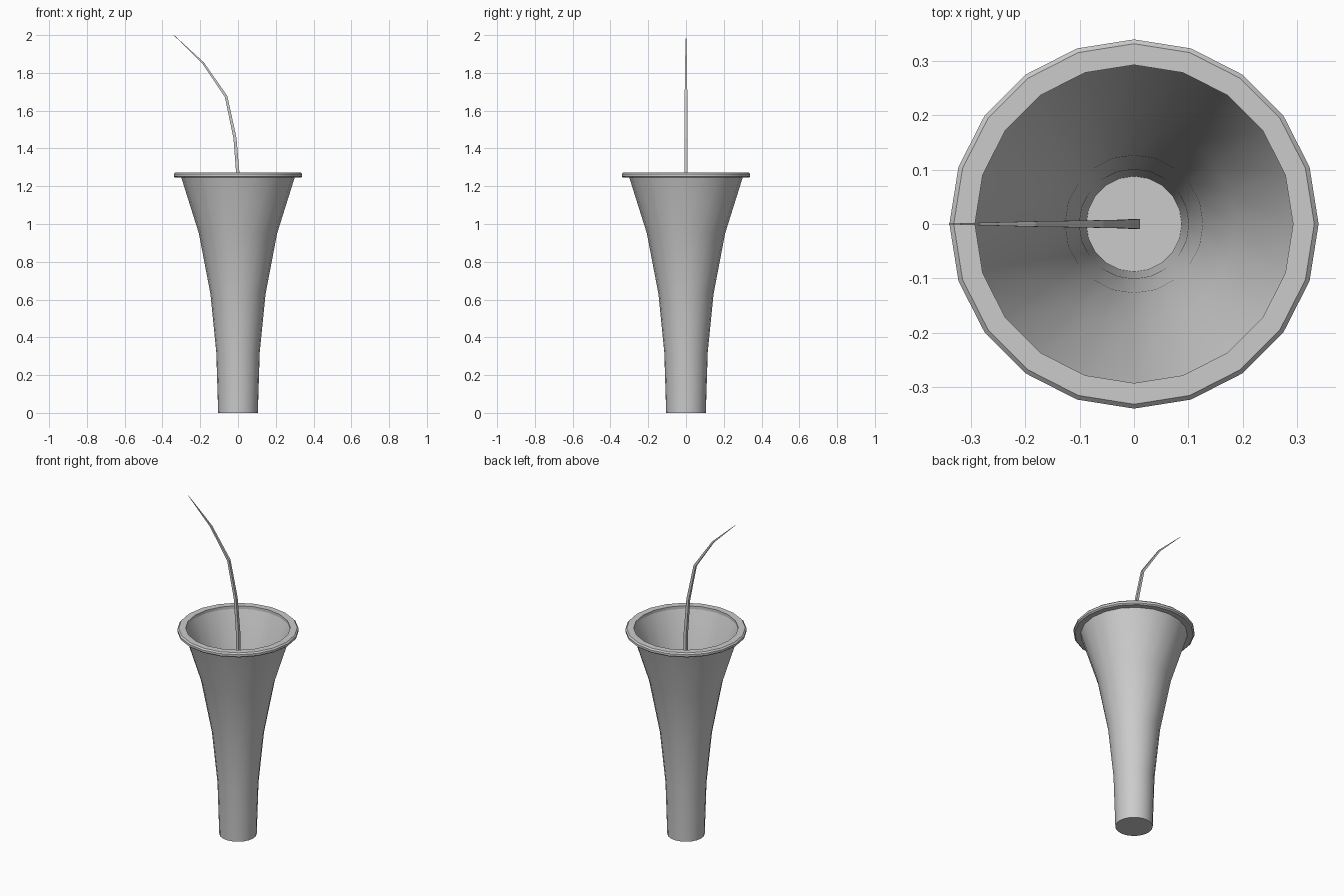
import bpy, bmesh, math

if "Cube" in bpy.data.objects:
    bpy.data.objects.remove(bpy.data.objects["Cube"])

SIDES = 20


def make_object(name, bm, smooth):
    bmesh.ops.recalc_face_normals(bm, faces=bm.faces[:])
    mesh = bpy.data.meshes.new(name)
    bm.to_mesh(mesh)
    bm.free()
    ob = bpy.data.objects.new(name, mesh)
    bpy.context.collection.objects.link(ob)
    if smooth:
        bpy.context.view_layer.objects.active = ob
        ob.select_set(True)
        bpy.ops.object.shade_smooth_by_angle(angle=math.radians(35))
        ob.select_set(False)
    return ob


def loft(name, rings, closed=False, smooth=False):
    bm = bmesh.new()
    loops = [[bm.verts.new(p) for p in ring] for ring in rings]
    pairs = list(zip(loops, loops[1:]))
    if closed:
        pairs.append((loops[-1], loops[0]))
    else:
        bm.faces.new(loops[0])
        bm.faces.new(loops[-1])
    for a, b in pairs:
        for i in range(len(a)):
            j = (i + 1) % len(a)
            bm.faces.new((a[i], a[j], b[j], b[i]))
    return make_object(name, bm, smooth)


def circle(r, z):
    return [(r * math.cos(math.tau * i / SIDES), r * math.sin(math.tau * i / SIDES), z)
            for i in range(SIDES)]


# Flared hollow vase: up the outside, down the inside to the floor
outer = [(0.105, 0), (0.115, 0.32), (0.146, 0.63), (0.207, 0.95), (0.303, 1.255)]
inner = [(0.293, 1.255), (0.187, 0.95), (0.127, 0.63), (0.101, 0.32), (0.088, 0.02)]
loft("vase_body", [circle(r, z) for r, z in outer + inner], smooth=True)

# Rolled rim
rim = [(0.293, 1.245), (0.332, 1.245), (0.340, 1.252), (0.340, 1.265), (0.332, 1.273), (0.293, 1.273)]
loft("vase_rim", [circle(r, z) for r, z in rim], closed=True, smooth=True)

# Tapered square stem, bending to the left: x, z, half width
path = [(0.002, 0.02, 0.009), (0.002, 1.23, 0.009), (-0.016, 1.455, 0.008), (-0.063, 1.675, 0.007),
        (-0.185, 1.853, 0.005), (-0.340, 2.0, 0.0008)]
rings = []
for i, (x, z, w) in enumerate(path):
    a, b = path[max(i - 1, 0)], path[min(i + 1, len(path) - 1)]
    dx, dz = b[0] - a[0], b[1] - a[1]
    d = math.hypot(dx, dz)
    nx, nz = dz / d * w, -dx / d * w
    rings.append([(x + s * nx, t * w, z + s * nz) for s, t in ((-1, -1), (1, -1), (1, 1), (-1, 1))])
loft("curved_stem", rings)
